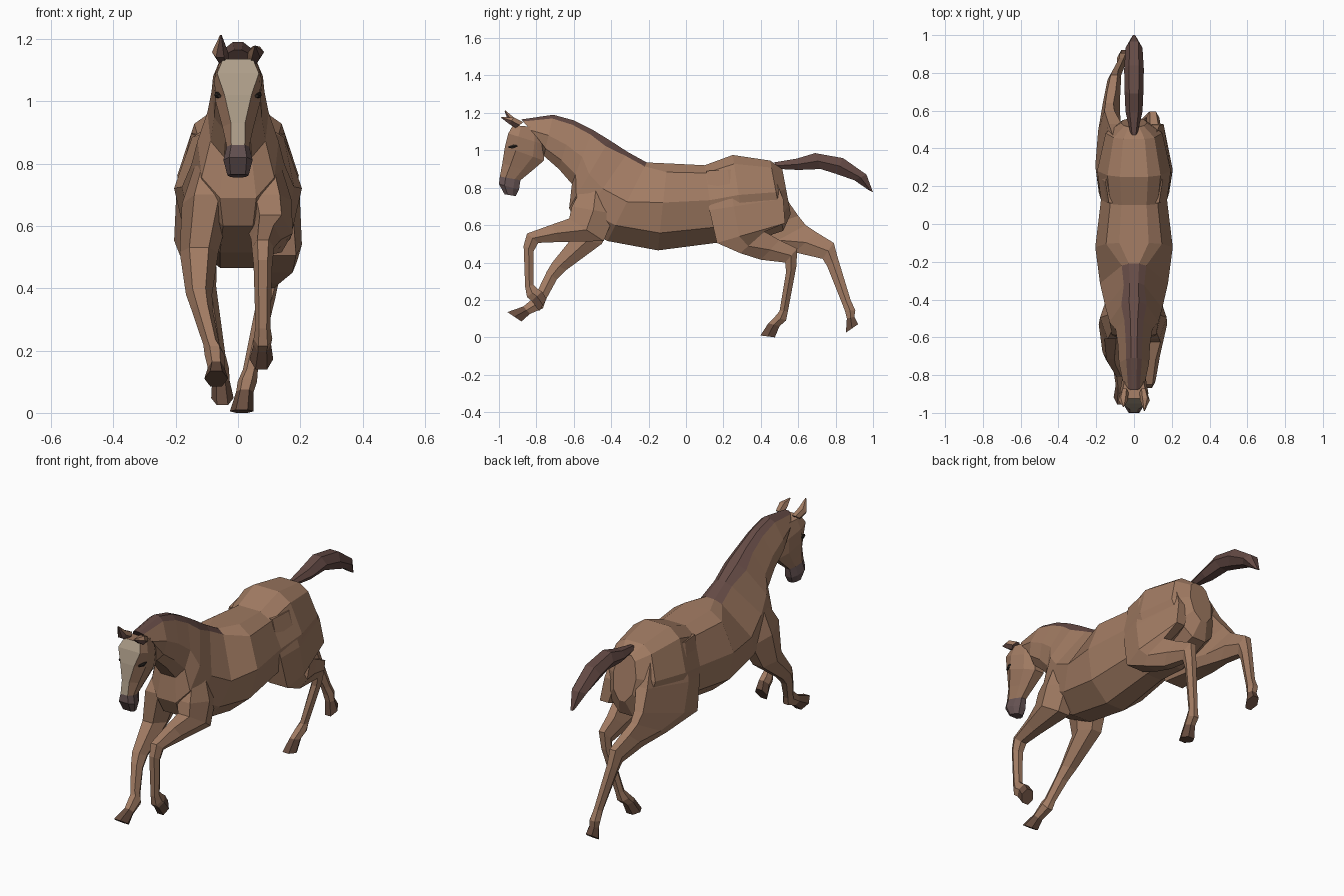
import bpy, bmesh
from mathutils import Vector

def material(name, rgb):
    m = bpy.data.materials.new(name)
    m.diffuse_color = (*rgb, 1)
    return m

COAT = material("coat", (0.36, 0.20, 0.125))
MANE = material("mane", (0.13, 0.07, 0.06))
HOOF = material("hoof", (0.14, 0.075, 0.05))
BLAZE = material("blaze", (0.42, 0.34, 0.25))
NOSE = material("muzzle", (0.13, 0.085, 0.085))
EYE = material("eye", (0.02, 0.015, 0.012))

# cross-sections: (fraction from first to second edge point, share of half width)
TRUNK = [(0, .38), (.1, .72), (.45, 1), (.8, .82), (1, .28)]
WITHERS = [(0, .15), (.05, .36), (.5, 1), (.8, .85), (1, .32)]
NECK = [(0, .2), (.09, .52), (.5, 1), (.82, .9), (1, .45)]
LIMB = [(0, .5), (.5, 1), (1, .5)]
THIGH = [(0, .75), (.33, 1), (1, .35)]

def loft(name, rings, profile, mats, pick=lambda ring, side: 0):
    """Skin over rings (x, y1, z1, y2, z2, half_width) lying across the path.
    profile(i) gives the cross-section of ring i."""
    bm = bmesh.new()
    loops = []
    for i, (x, y1, z1, y2, z2, w) in enumerate(rings):
        a, b = Vector((x, y1, z1)), Vector((x, y2, z2))
        prof = profile(i)
        pts = [a.lerp(b, t) + Vector((w * f, 0, 0)) for t, f in prof]
        pts += [a.lerp(b, t) - Vector((w * f, 0, 0)) for t, f in reversed(prof)]
        loops.append([bm.verts.new(p) for p in pts])
    n = len(loops[0])
    for i in range(len(loops) - 1):
        for j in range(n):
            k = (j + 1) % n
            f = bm.faces.new((loops[i][j], loops[i][k], loops[i + 1][k], loops[i + 1][j]))
            f.material_index = pick(i, j)
    bm.faces.new(loops[0]).material_index = pick(0, 0)
    bm.faces.new(loops[-1]).material_index = pick(len(loops) - 2, 0)
    bmesh.ops.recalc_face_normals(bm, faces=bm.faces)
    me = bpy.data.meshes.new(name)
    bm.to_mesh(me)
    bm.free()
    for m in mats:
        me.materials.append(m)
    ob = bpy.data.objects.new(name, me)
    bpy.context.collection.objects.link(ob)
    return ob

def limb(i):
    return LIMB

# trunk and neck, with the dark mane along the crest
loft("body", [
    (0, .515, .90, .56, .66, .07),
    (0, .45, .945, .52, .57, .15),
    (0, .25, .975, .32, .50, .195),
    (0, .10, .92, .16, .505, .175),
    (0, -.10, .93, -.15, .465, .205),
    (0, -.21, .935, -.42, .515, .18),
    (0, -.31, .99, -.58, .60, .15),
    (0, -.41, 1.055, -.625, .69, .13),
    (0, -.50, 1.11, -.61, .82, .098),
    (0, -.60, 1.16, -.68, .90, .085),
    (0, -.71, 1.19, -.76, .97, .08),
    (0, -.88, 1.165, -.78, 1.05, .06)],
    lambda i: TRUNK if i < 5 else WITHERS if i < 7 else NECK,
    [COAT, MANE], lambda i, j: int(i >= 5 and j in (9, 0, 8)))

# head with pale blaze and dark muzzle
FRONT = [.8, .88, .6, .45, .6, .6, .7]

def head_section(i):
    return [(0, FRONT[i]), (.28, 1), (.72, .8), (1, .4)]

def head_colour(i, j):
    return 2 if i >= 4 else int(j == 7)

loft("head", [
    (0, -.925, 1.135, -.77, 1.12, .06),
    (0, -.95, 1.09, -.755, 1.03, .076),
    (0, -.968, 1.02, -.76, .945, .072),
    (0, -.982, .93, -.83, .885, .05),
    (0, -.995, .86, -.885, .84, .036),
    (0, -1.0, .82, -.893, .79, .047),
    (0, -.97, .765, -.91, .755, .034)],
    head_section, [COAT, BLAZE, NOSE], head_colour)

# ears and eyes
for side, ty, tz in ((-1, -.97, 1.21), (1, -.99, 1.175)):
    x = side * .055
    loft("ear", [
        (x * .9, -.91, 1.12, -.87, 1.15, .02),
        (x * 1.05, -.945, 1.14, -.92, 1.175, .026),
        (x, ty, tz, ty + .005, tz + .003, .003)], limb, [COAT, MANE], lambda i, j: int(j in (0, 5)))
    loft("eye", [
        (side * .060, -.948, 1.022, -.948, 1.012, .006),
        (side * .068, -.925, 1.030, -.925, 1.010, .008),
        (side * .070, -.90, 1.028, -.90, 1.018, .005)], limb, [EYE])

# tail streaming behind, pale tip
loft("tail", [
    (0, .47, .935, .50, .90, .02),
    (0, .59, .955, .60, .895, .045),
    (0, .69, .985, .72, .90, .05),
    (0, .84, .958, .80, .875, .052),
    (0, .965, .87, .90, .84, .045),
    (0, 1.0, .775, .98, .785, .012)],
    limb, [MANE, BLAZE], lambda i, j: int(i == 4 and j in (2, 3)))

def leg(name, rings, profile=limb):
    last = len(rings) - 2
    loft(name, rings, profile, [COAT, HOOF], lambda i, j: int(i == last))

def hind_section(i):
    return THIGH if i < 4 else LIMB

# right foreleg, folded
leg("front_leg_right", [
    (.08, -.53, .85, -.42, .85, .04),
    (.095, -.61, .70, -.38, .66, .078),
    (.105, -.625, .635, -.44, .515, .07),
    (.09, -.72, .602, -.67, .51, .048),
    (.08, -.85, .555, -.79, .505, .036),
    (.08, -.868, .49, -.815, .46, .03),
    (.08, -.86, .27, -.815, .28, .024),
    (.08, -.85, .215, -.795, .26, .03),
    (.078, -.825, .195, -.77, .245, .028),
    (.075, -.785, .14, -.745, .205, .038)])

# left foreleg, reaching
leg("front_leg_left", [
    (-.08, -.53, .85, -.42, .85, .04),
    (-.10, -.61, .70, -.38, .64, .08),
    (-.125, -.61, .53, -.45, .50, .062),
    (-.125, -.715, .40, -.64, .36, .042),
    (-.115, -.745, .35, -.69, .31, .034),
    (-.085, -.80, .235, -.75, .20, .026),
    (-.075, -.81, .215, -.765, .155, .032),
    (-.07, -.87, .165, -.835, .125, .027),
    (-.07, -.955, .135, -.88, .085, .038)])

# right hind leg, pushing down
leg("hind_leg_right", [
    (.08, .11, .89, .45, .91, .07),
    (.10, .125, .68, .52, .74, .098),
    (.13, .165, .505, .53, .61, .075),
    (.13, .29, .45, .42, .565, .06),
    (.11, .40, .415, .50, .52, .045),
    (.10, .53, .40, .595, .475, .034),
    (.09, .535, .35, .59, .38, .029),
    (.04, .50, .14, .545, .14, .024),
    (.03, .475, .11, .535, .09, .031),
    (.022, .44, .075, .50, .06, .028),
    (.012, .398, .01, .475, 0, .038)], hind_section)

# left hind leg, trailing
leg("hind_leg_left", [
    (-.08, .11, .89, .45, .91, .07),
    (-.10, .125, .68, .53, .75, .098),
    (-.13, .165, .505, .60, .65, .075),
    (-.13, .42, .48, .64, .60, .06),
    (-.12, .58, .455, .70, .56, .045),
    (-.105, .73, .42, .79, .505, .036),
    (-.10, .755, .38, .81, .43, .03),
    (-.065, .835, .18, .88, .20, .024),
    (-.06, .85, .14, .905, .145, .031),
    (-.055, .86, .10, .90, .11, .028),
    (-.05, .855, .025, .92, .07, .036)], hind_section)
